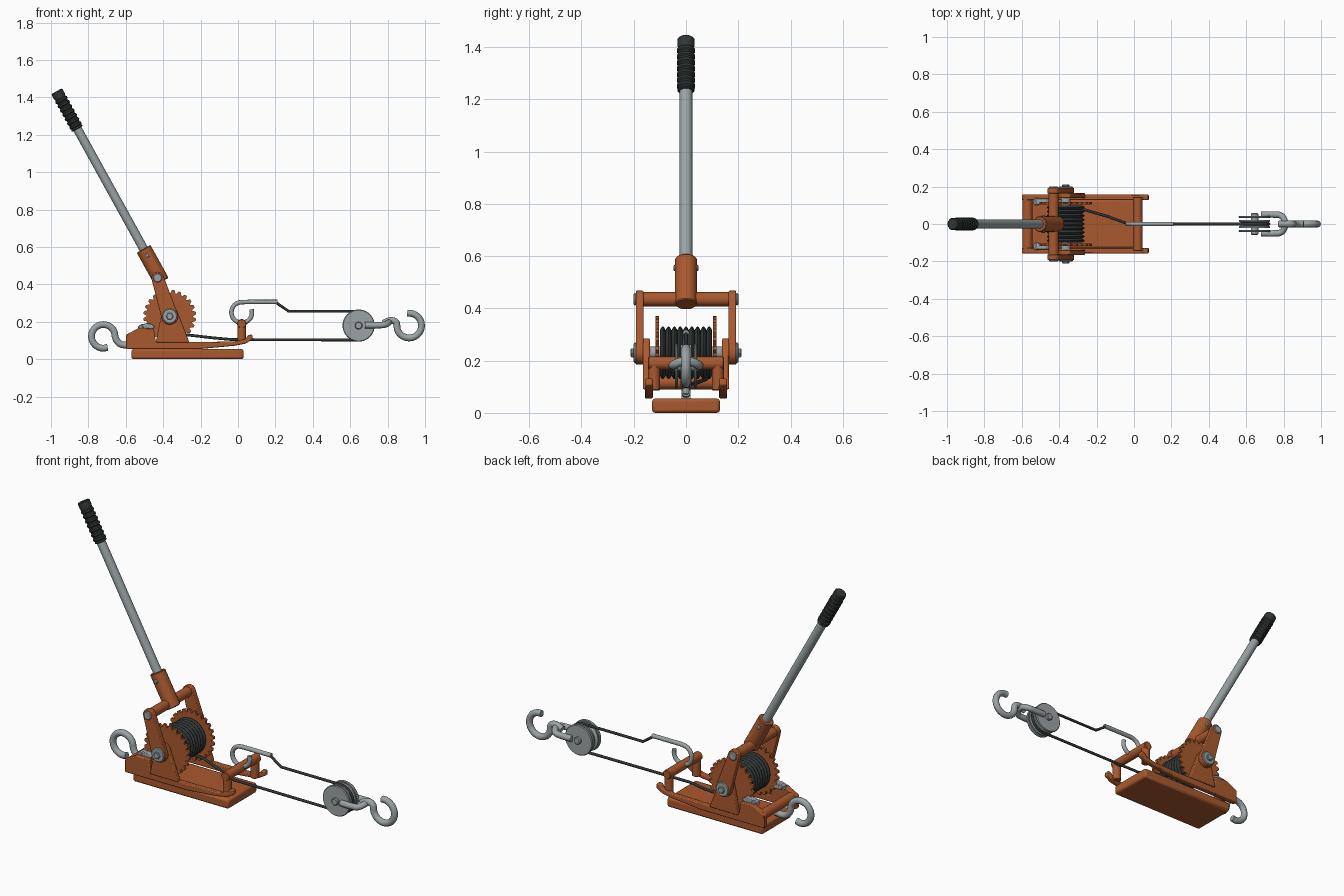
import bpy, bmesh
from math import sin, cos, pi
from mathutils import Vector

cube = bpy.data.objects.get("Cube")
if cube:
    bpy.data.objects.remove(cube, do_unlink=True)


def material(name, rgb):
    m = bpy.data.materials.new(name)
    m.use_nodes = True
    m.diffuse_color = (*rgb, 1)
    m.node_tree.nodes["Principled BSDF"].inputs["Base Color"].default_value = (*rgb, 1)
    return m


ORANGE = material("burnt orange paint", (0.40, 0.10, 0.028))
STEEL = material("grey steel", (0.33, 0.37, 0.38))
DARK = material("dark rubber and cable", (0.030, 0.037, 0.036))
parts = []


def add(name, mesh, mat):
    ob = bpy.data.objects.new(name, mesh)
    bpy.context.collection.objects.link(ob)
    mesh.materials.clear()
    mesh.materials.append(mat)
    parts.append(ob)
    return ob


def from_bmesh(name, bm, mat):
    bmesh.ops.recalc_face_normals(bm, faces=bm.faces)
    mesh = bpy.data.meshes.new(name)
    bm.to_mesh(mesh)
    bm.free()
    return add(name, mesh, mat)


def bevel(ob, width, segments=2):
    mod = ob.modifiers.new("Bevel", 'BEVEL')
    mod.width, mod.segments, mod.limit_method = width, segments, 'ANGLE'
    return ob


def lathe(name, start, axis, profile, mat, sides=32):
    """Turn (distance, radius) pairs about an axis, with capped ends."""
    start = Vector(start)
    turn = Vector(axis).to_track_quat('Z', 'Y')
    bm = bmesh.new()
    rings = [[bm.verts.new(start + turn @ Vector((r * cos(2 * pi * i / sides),
                                                  r * sin(2 * pi * i / sides), d)))
              for i in range(sides)] for d, r in profile]
    for a, b in zip(rings, rings[1:]):
        for i in range(sides):
            j = (i + 1) % sides
            bm.faces.new((a[i], a[j], b[j], b[i]))
    bm.faces.new(rings[0])
    bm.faces.new(rings[-1])
    return from_bmesh(name, bm, mat)


def rod(name, p, q, r, mat, sides=24, edge=0.004):
    axis = Vector(q) - Vector(p)
    n = axis.length
    return lathe(name, p, axis, [(0, r - edge), (edge, r), (n - edge, r), (n, r - edge)], mat, sides)


def cross_rod(name, x, z, y0, y1, r, mat, sides=24):
    return rod(name, (x, y0, z), (x, y1, z), r, mat, sides)


def plate(name, outline, y0, y1, mat, edge=0.005):
    """Side-view outline (x, z) given thickness along y."""
    bm = bmesh.new()
    face = bm.faces.new([bm.verts.new((x, y0, z)) for x, z in outline])
    out = bmesh.ops.extrude_face_region(bm, geom=[face])
    for v in out["geom"]:
        if isinstance(v, bmesh.types.BMVert):
            v.co.y = y1
    ob = from_bmesh(name, bm, mat)
    return bevel(ob, edge) if edge else ob


def tube(name, points, r, mat, smooth=True):
    """Round bar through the given points."""
    cu = bpy.data.curves.new(name, 'CURVE')
    cu.dimensions = '3D'
    cu.bevel_depth, cu.bevel_resolution, cu.use_fill_caps = r, 4, True
    cu.resolution_u = 8
    sp = cu.splines.new('BEZIER')
    sp.bezier_points.add(len(points) - 1)
    for bp, p in zip(sp.bezier_points, points):
        bp.co = p
        bp.handle_left_type = bp.handle_right_type = 'AUTO' if smooth else 'VECTOR'
    tmp = bpy.data.objects.new(name, cu)
    bpy.context.collection.objects.link(tmp)
    dg = bpy.context.evaluated_depsgraph_get()
    mesh = bpy.data.meshes.new_from_object(tmp.evaluated_get(dg))
    bpy.data.objects.remove(tmp, do_unlink=True)
    return add(name, mesh, mat)


def arc(cx, cz, r, a0, a1, n=10):
    """Points in the centre plane; angles in half turns."""
    return [(cx + r * cos(pi * (a0 + (a1 - a0) * i / n)), 0,
             cz + r * sin(pi * (a0 + (a1 - a0) * i / n))) for i in range(n + 1)]


# Base slab
slab = plate("base_slab", [(-0.57, 0), (0.03, 0), (0.03, 0.055), (-0.57, 0.055)], -0.13, 0.13, ORANGE, 0.012)

# Paired frame parts
PX, PZ = -0.365, 0.23       # drum pivot
BX, BZ = -0.43, 0.435       # lever cross bar
rail = [(-0.6, 0.055), (-0.2, 0.055), (-0.02, 0.072), (0.04, 0.083), (0.08, 0.107),
        (0.075, 0.132), (0.055, 0.13), (0.04, 0.108), (-0.02, 0.095), (-0.2, 0.092),
        (-0.44, 0.095), (-0.45, 0.165), (-0.53, 0.167), (-0.6, 0.13)]
upright = [(-0.44, 0.09), (-0.26, 0.09), (-0.325, 0.26), (-0.345, 0.285), (-0.385, 0.285), (-0.405, 0.26)]
teeth = 24
gear = []
for i in range(teeth):
    for part, r in ((0, 0.124), (0.3, 0.141), (0.65, 0.141), (0.9, 0.124)):
        a = 2 * pi * (i + part) / teeth
        gear.append((PX + r * cos(a), PZ + r * sin(a)))
pawl = [(-0.54, 0.155), (-0.47, 0.15), (-0.445, 0.175), (-0.47, 0.192), (-0.52, 0.188)]
# lever arm outline: two round ends joined by straight sides
arm = [(PX + 0.045 * cos(0.1 * pi * k + 1.1 * pi), PZ + 0.045 * sin(0.1 * pi * k + 1.1 * pi)) for k in range(11)]
arm += [(BX + 0.033 * cos(0.1 * pi * k + 0.1 * pi), BZ + 0.033 * sin(0.1 * pi * k + 0.1 * pi)) for k in range(11)]

for s, side in ((1, "left"), (-1, "right")):
    plate(side + "_rail", rail, s * 0.127, s * 0.157, ORANGE)
    plate(side + "_upright", upright, s * 0.138, s * 0.165, ORANGE)
    plate(side + "_lever_arm", arm, s * 0.163, s * 0.192, ORANGE, 0.004)
    plate(side + "_ratchet_wheel", gear, s * 0.103, s * 0.117, ORANGE, 0)
    plate(side + "_pawl", pawl, s * 0.105, s * 0.135, STEEL, 0.004)
    rod(side + "_front_post", (0.02, s * 0.122, 0.085), (0.02, s * 0.122, 0.205), 0.023, ORANGE)
    cross_rod(side + "_pivot_washer", PX, PZ, s * 0.188, s * 0.2, 0.04, STEEL)
    cross_rod(side + "_pivot_bolt", PX, PZ, s * 0.198, s * 0.212, 0.02, STEEL, 6)
    cross_rod(side + "_bar_bolt", BX, BZ, s * 0.19, s * 0.2, 0.024, STEEL)
    cross_rod(side + "_pawl_pin", -0.52, 0.17, s * 0.1, s * 0.14, 0.014, STEEL)

# Cross bars and axle
cross_rod("front_cross_bar", 0.02, 0.19, -0.145, 0.145, 0.025, ORANGE)
cross_rod("rear_cross_bar", -0.57, 0.117, -0.15, 0.15, 0.027, ORANGE)
cross_rod("lever_cross_bar", BX, BZ, -0.192, 0.192, 0.027, ORANGE)
cross_rod("drum_axle", PX, PZ, -0.19, 0.19, 0.025, STEEL)

# Wound cable on the drum
coils, steps, width = 9, 6, 0.2
wound = [(width * (i + k / steps) / coils, 0.086 + 0.015 * sin(pi * k / steps))
         for i in range(coils) for k in range(steps)] + [(width, 0.086)]
lathe("cable_drum", (PX, -width / 2, PZ), (0, 1, 0), wound, DARK, 40)

# Lever with socket and ribbed grip
foot, tip = Vector((-0.408, 0, 0.415)), Vector((-0.97, 0, 1.433))
along = tip - foot
length = along.length
unit = along.normalized()
rod("lever_socket", foot, foot + unit * 0.2, 0.042, ORANGE)
rod("lever_tube", foot + unit * 0.15, tip - unit * 0.1, 0.024, STEEL)
pin = foot + unit * 0.16
cross_rod("socket_pin", pin.x, pin.z, -0.048, 0.048, 0.012, STEEL)
grip = [(0, 0.028), (0.004, 0.033)]
for i in range(7):
    d = 0.012 + i * 0.026
    grip += [(d, 0.030), (d + 0.005, 0.035), (d + 0.014, 0.035), (d + 0.019, 0.030)]
grip += [(0.2, 0.033), (0.226, 0.033), (0.231, 0.028)]
lathe("lever_grip", tip - unit * 0.231, unit, grip, DARK)

# Rear anchor hook
tube("rear_hook", arc(-0.72, 0.122, 0.063, -0.38, -2.0, 12)
     + [(-0.645, 0, 0.095), (-0.62, 0, 0.078), (-0.56, 0, 0.08)], 0.018, STEEL)
rod("rear_hook_eye", (-0.57, 0, 0.07), (-0.57, 0, 0.12), 0.016, STEEL)

# Cable hook over the front bar
tube("cable_hook", arc(0.02, 0.25, 0.055, 0.1, -1.5, 12)
     + [(0.05, 0, 0.306), (0.13, 0, 0.306), (0.21, 0, 0.306)], 0.012, STEEL)

# Cable from drum, round the pulley and back to the hook
WX, WZ = 0.645, 0.18
tube("cable", [(-0.365, 0.08, 0.137), (-0.27, 0.078, 0.13), (-0.14, 0.04, 0.115), (-0.03, 0, 0.105)]
     + arc(WX, WZ, 0.077, -0.5, 0.5)
     + [(0.27, 0, 0.257), (0.205, 0, 0.302)], 0.0075, DARK, False)

# Pulley with grooved wheel and cheek plates
lathe("pulley_wheel", (WX, -0.022, WZ), (0, 1, 0),
      [(0, 0.083), (0.008, 0.083), (0.017, 0.07), (0.027, 0.07), (0.036, 0.083), (0.044, 0.083)], STEEL, 40)
cross_rod("pulley_axle", WX, WZ, -0.058, 0.058, 0.02, STEEL)
for s, side in ((1, "left"), (-1, "right")):
    rod(side + "_pulley_cheek", (WX, s * 0.031, WZ), (WX, s * 0.043, WZ), 0.086, STEEL, 40)

# Yoke and load hook
tube("pulley_yoke", [(0.68, -0.05, 0.182), (0.75, -0.05, 0.182), (0.785, -0.045, 0.185), (0.805, -0.02, 0.195),
                     (0.808, 0, 0.197), (0.805, 0.02, 0.195), (0.785, 0.045, 0.185), (0.75, 0.05, 0.182),
                     (0.68, 0.05, 0.182)], 0.017, STEEL)
tube("load_hook", [(0.775, 0, 0.192), (0.82, 0, 0.207), (0.845, 0, 0.197)]
     + arc(0.915, 0.18, 0.066, -1.02, 0.55, 12), 0.018, STEEL)

# Smooth round surfaces, keep hard edges
bpy.ops.object.select_all(action='DESELECT')
for ob in parts:
    ob.select_set(True)
bpy.context.view_layer.objects.active = parts[0]
bpy.ops.object.shade_smooth_by_angle(angle=0.6)
